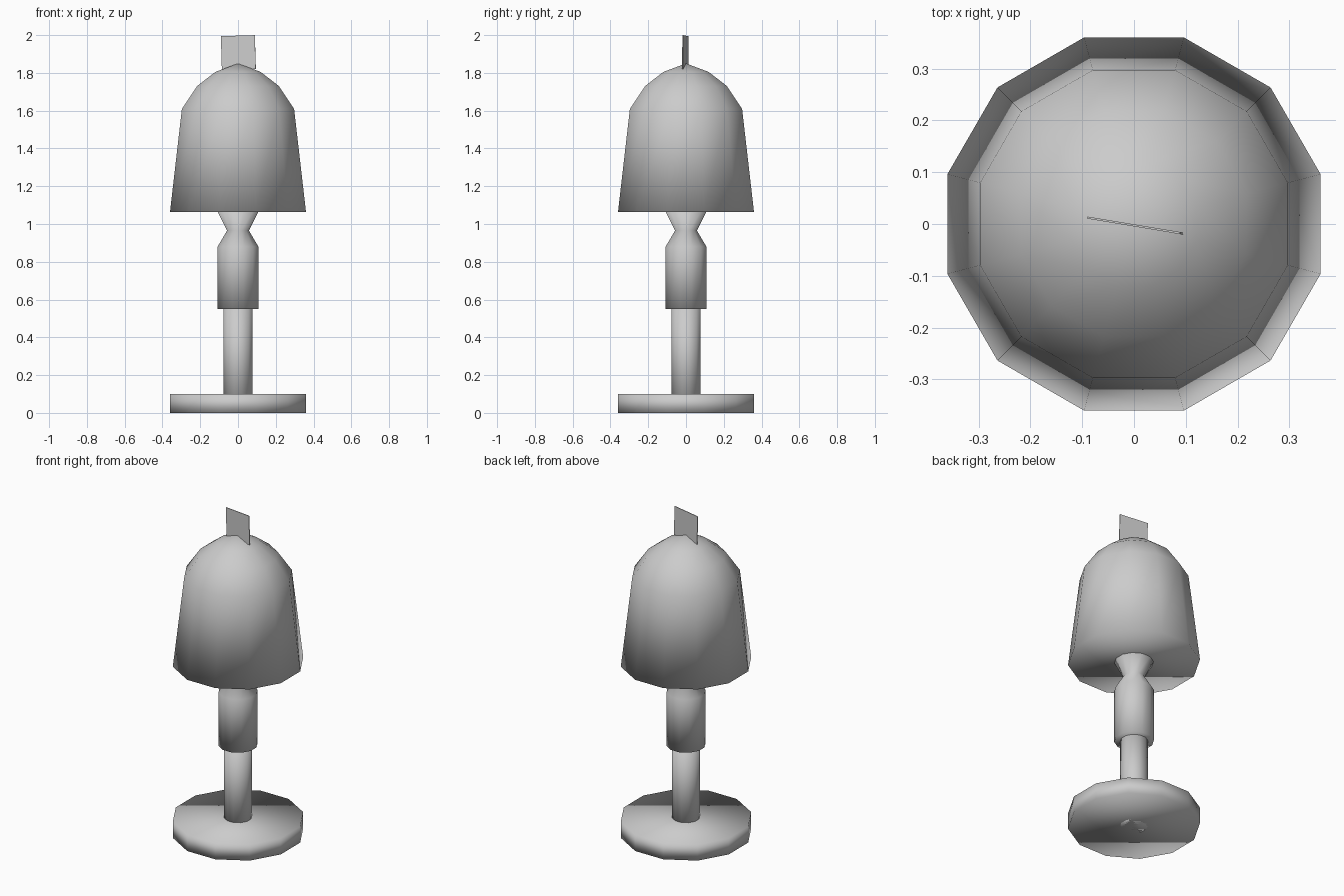
import bpy, bmesh
from math import sin, cos, radians

cube = bpy.data.objects.get("Cube")
if cube:
    bpy.data.objects.remove(cube)

grey = bpy.data.materials.new("light_grey")
grey.use_nodes = True
colour = (0.6, 0.6, 0.6, 1)
grey.diffuse_color = colour
grey.node_tree.nodes["Principled BSDF"].inputs["Base Color"].default_value = colour

SIDES = 12
FLAT = cos(radians(15))   # half width across flats over radius


def finish(name, bm):
    bmesh.ops.recalc_face_normals(bm, faces=bm.faces)
    mesh = bpy.data.meshes.new(name)
    bm.to_mesh(mesh)
    bm.free()
    mesh.materials.append(grey)
    obj = bpy.data.objects.new(name, mesh)
    bpy.context.collection.objects.link(obj)
    return obj


def turned(name, profile):
    """Smooth twelve-sided solid from (half width, height) pairs, bottom to top."""
    bm = bmesh.new()
    rings = []
    for half, z in profile:
        r = half / FLAT
        if half == 0:
            rings.append([bm.verts.new((0, 0, z))])
            continue
        angles = [radians(15 + 360 * i / SIDES) for i in range(SIDES)]
        rings.append([bm.verts.new((r * cos(a), r * sin(a), z)) for a in angles])
    for low, high in zip(rings, rings[1:]):
        for i in range(SIDES):
            j = (i + 1) % SIDES
            if len(high) == 1:
                bm.faces.new((low[i], low[j], high[0]))
            else:
                bm.faces.new((low[i], low[j], high[j], high[i]))
    # Flat caps share the rim so the shading rolls over it
    for ring in (rings[0], rings[-1]):
        if len(ring) > 1:
            bm.faces.new(ring)
    for face in bm.faces:
        face.smooth = True
    return finish(name, bm)


# Stand
turned("base", [(0.36, 0), (0.36, 0.1)])
turned("post", [(0.076, 0), (0.076, 0.6)])
turned("socket", [(0.108, 0.55), (0.108, 0.88), (0.058, 0.965), (0.108, 1.065)])

# Domed shade with a closed underside
turned("shade", [(0.36, 1.063), (0.297, 1.61), (0.217, 1.73), (0.12, 1.805), (0, 1.85)])

# Thin upright tab on the crown, slightly twisted and tilted
bm = bmesh.new()
bmesh.ops.create_cube(bm, size=1)
bmesh.ops.scale(bm, vec=(0.182, 0.004, 0.178), verts=bm.verts)
tab = finish("top_tab", bm)
tab.location = (0.002, -0.003, 1.908)
tab.rotation_euler = (0, radians(-1.7), radians(-9.5))
